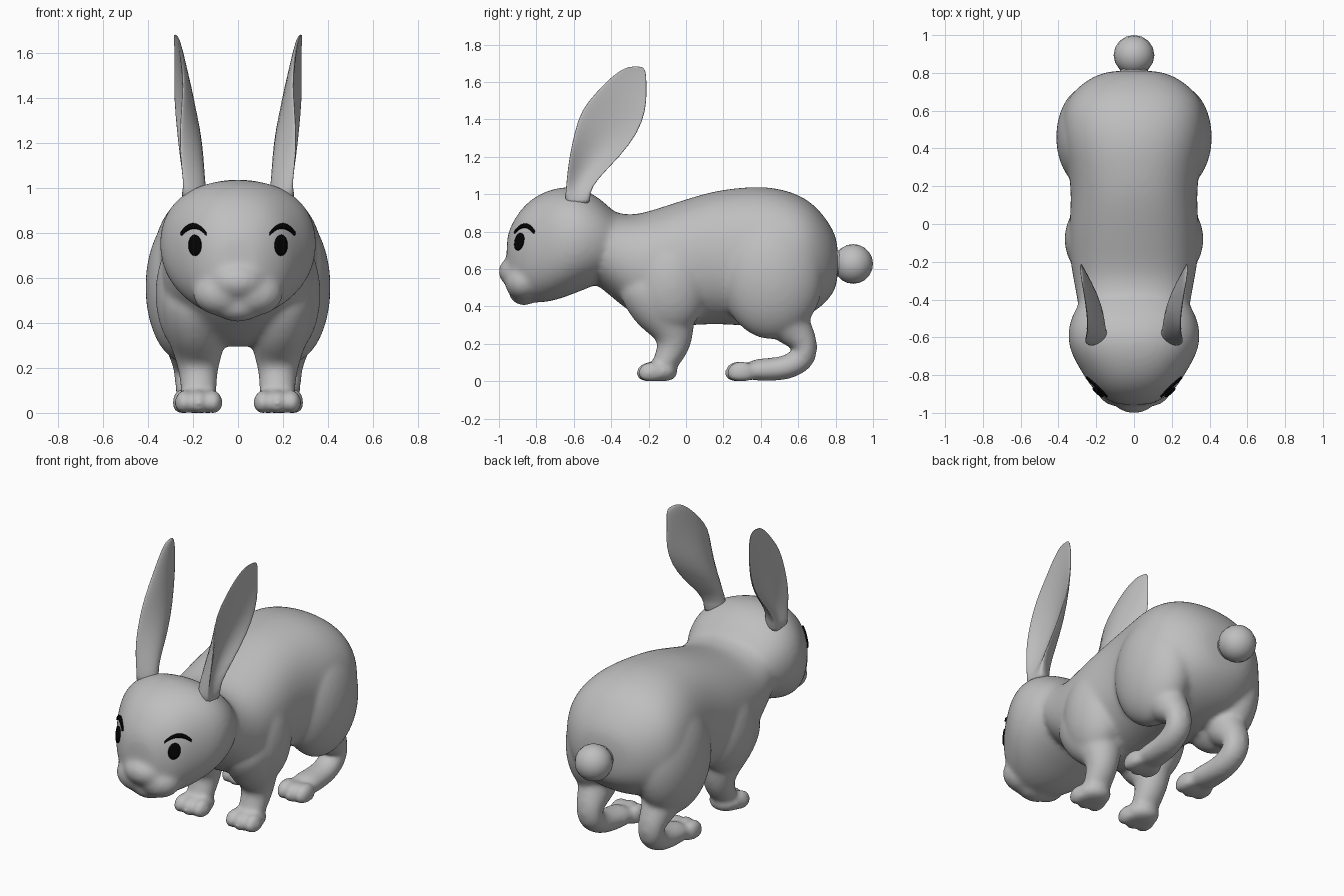
import bpy, bmesh, math
from mathutils import Vector, Matrix
from mathutils.bvhtree import BVHTree

cube = bpy.data.objects.get("Cube")
if cube:
    bpy.data.objects.remove(cube)


def material(name, value):
    m = bpy.data.materials.new(name)
    m.use_nodes = True
    m.diffuse_color = (value, value, value, 1)
    m.node_tree.nodes["Principled BSDF"].inputs["Base Color"].default_value = m.diffuse_color
    return m


FUR = material("grey fur", 0.52)
BLACK = material("black", 0.001)
X = Vector((1, 0, 0))


def finish(bm, name, mat):
    bmesh.ops.recalc_face_normals(bm, faces=bm.faces)
    for f in bm.faces:
        f.smooth = True
    mesh = bpy.data.meshes.new(name)
    bm.to_mesh(mesh)
    bm.free()
    mesh.materials.append(mat)
    ob = bpy.data.objects.new(name, mesh)
    bpy.context.collection.objects.link(ob)
    return ob


def loft(bm, rings):
    """Skin a list of equal point rings and cap both ends."""
    rows = [[bm.verts.new(p) for p in ring] for ring in rings]
    n = len(rows[0])
    for a, b in zip(rows, rows[1:]):
        for i in range(n):
            j = (i + 1) % n
            bm.faces.new((a[i], a[j], b[j], b[i]))
    bm.faces.new(rows[0])
    bm.faces.new(rows[-1])


def angles(n=16):
    return [2 * math.pi * i / n for i in range(n)]


def rounded(v, power=0.88):
    return math.copysign(abs(v) ** power, v)


def trunk(bm, sections):
    """Sections across y: (y, bottom, top, half width)."""
    loft(bm, [[(w * rounded(math.cos(t)), y,
                (lo + hi) / 2 + (hi - lo) / 2 * rounded(math.sin(t)))
               for t in angles()] for y, lo, hi, w in sections])


def limb(bm, side, path):
    """Tube along (x, y, z, half width, half depth)."""
    pts = [Vector((side * p[0], p[1], p[2])) for p in path]
    rings = []
    for i, (c, p) in enumerate(zip(pts, path)):
        tangent = pts[min(i + 1, len(pts) - 1)] - pts[max(i - 1, 0)]
        across = tangent.cross(X).normalized()
        rings.append([c + X * p[3] * math.cos(t) + across * p[4] * math.sin(t)
                      for t in angles(12)])
    loft(bm, rings)


def ball(bm, centre, radii):
    bmesh.ops.create_uvsphere(
        bm, u_segments=16, v_segments=10, radius=1,
        matrix=Matrix.Translation(centre) @ Matrix.Diagonal((*radii, 1)))


# Torso and head
bm = bmesh.new()
trunk(bm, [(-.55, .56, .96, .24), (-.46, .5, .95, .3), (-.38, .43, .905, .31),
           (-.28, .35, .89, .33), (-.15, .28, .93, .352), (0, .29, .98, .35),
           (.15, .3, 1.025, .338), (.3, .29, 1.045, .355), (.45, .28, 1.05, .39),
           (.6, .32, 1.01, .39), (.7, .37, .94, .335), (.78, .45, .83, .23),
           (.815, .53, .74, .12)])
trunk(bm, [(-.96, .56, .75, .07), (-.945, .5, .82, .12), (-.9, .45, .9, .195),
           (-.85, .42, .96, .24), (-.78, .41, 1.01, .285), (-.68, .43, 1.045, .345),
           (-.58, .47, 1.045, .362), (-.48, .51, 1.0, .335), (-.4, .56, .925, .285),
           (-.33, .6, .86, .22)])

# Nose and chin
ball(bm, (0, -.885, .585), (.14, .122, .095))
ball(bm, (0, -.865, .475), (.12, .085, .07))

for s in (1, -1):
    # Muzzle cheek, shoulder and haunch
    ball(bm, (s * .07, -.868, .53), (.135, .105, .1))
    ball(bm, (s * .215, -.08, .53), (.158, .21, .28))
    ball(bm, (s * .235, .46, .56), (.184, .285, .34))
    # Front leg
    limb(bm, s, [(.2, -.2, .6, .13, .2), (.205, -.16, .48, .148, .2),
                 (.19, -.105, .365, .14, .175), (.178, -.07, .275, .118, .125),
                 (.178, -.06, .19, .09, .092), (.175, -.1, .12, .085, .075),
                 (.175, -.14, .05, .08, .06)])
    ball(bm, (s * .175, -.14, .05), (.1, .1, .06))
    # Hind leg
    limb(bm, s, [(.22, .51, .37, .14, .15), (.215, .575, .27, .1, .105),
                 (.21, .642, .2, .082, .075), (.205, .638, .13, .078, .08),
                 (.2, .55, .07, .08, .07), (.192, .44, .06, .084, .066),
                 (.188, .32, .057, .098, .064)])
    # Toes
    for k in (-1, 0, 1):
        ball(bm, (s * .175 + k * .064, -.19 - (k == 0) * .01, .045), (.045, .07, .058))
        ball(bm, (s * .188 + k * .06, .295 - (k == 0) * .012, .045), (.046, .08, .064))

# Flat soles
for v in bm.verts:
    v.co.z = max(v.co.z, 0)

# Blend the overlapping forms into one skin
body = finish(bm, "body", FUR)
body.modifiers.new("round", "SUBSURF").levels = 2
body.modifiers["round"].render_levels = 2
skin = body.modifiers.new("skin", "REMESH")
skin.mode = "VOXEL"
skin.voxel_size = 0.014
skin.use_smooth_shade = True
soft = body.modifiers.new("soften", "SMOOTH")
soft.factor = 0.5
soft.iterations = 12

# Tail
bm = bmesh.new()
ball(bm, (0, .894, .627), (.108, .106, .106))
ball(bm, (0, .81, .63), (.075, .06, .07))
finish(bm, "tail", FUR)

# Ears: (z, front y, back y, inner x, rim x, half thickness)
EAR = [(.94, -.65, -.5, .2, .22, .065), (1.0, -.645, -.52, .19, .23, .05),
       (1.08, -.64, -.475, .18, .25, .034), (1.2, -.627, -.35, .18, .265, .027),
       (1.33, -.6, -.25, .2, .268, .022), (1.45, -.565, -.21, .225, .265, .018),
       (1.55, -.478, -.207, .246, .265, .014), (1.62, -.408, -.21, .26, .27, .011),
       (1.665, -.348, -.215, .27, .276, .008), (1.684, -.3, -.235, .279, .281, .005)]
for s, label in ((1, "left"), (-1, "right")):
    bm = bmesh.new()
    rings = []
    for z, y0, y1, x0, x1, th in EAR:
        twist = 0.06 * (y1 - y0) * min(1, max(0, (z - 1.15) / 0.3))
        rings.append([(s * (x0 + (x1 - x0) * math.cos(t) ** 2 + twist * math.cos(t)
                            + th * math.sin(t)),
                       (y0 + y1) / 2 + (y1 - y0) / 2 * math.cos(t), z) for t in angles()])
    loft(bm, rings)
    ear = finish(bm, label + "_ear", FUR)
    ear.modifiers.new("round", "SUBSURF").levels = 1
    ear.modifiers["round"].render_levels = 1

# Eyes and brows: thin plates laid on the face
deps = bpy.context.evaluated_depsgraph_get()
face = BVHTree.FromObject(body, deps)


def on_face(x, z):
    hit, normal, _, _ = face.ray_cast(Vector((x, -2, z)), Vector((0, 1, 0)))
    return hit + normal * 0.005


def plate(name, rows, closed):
    bm = bmesh.new()
    grid = [[bm.verts.new(on_face(x, z)) for x, z in row] for row in rows]
    n = len(grid[0])
    for a, b in zip(grid, grid[1:]):
        for i in range(n if closed else n - 1):
            j = (i + 1) % n
            bm.faces.new((a[i], a[j], b[j], b[i]))
    if closed:
        bm.faces.new(grid[0])
    ob = finish(bm, name, BLACK)
    thick = ob.modifiers.new("thickness", "SOLIDIFY")
    thick.thickness = 0.009
    thick.offset = 0


for s, label in ((1, "left"), (-1, "right")):
    plate(label + "_eye", [[(s * (.188 + .026 * r * math.cos(t)), .745 + .046 * r * math.sin(t))
                            for t in angles(20)] for r in (.3, .65, 1)], True)
    steps = [i / 6 - 1 for i in range(13)]
    plate(label + "_brow", [[(s * (.194 + .054 * u), .83 - .034 * u * u + e * (.011 - .004 * u * u))
                             for u in steps] for e in (-1, 0, 1)], False)
